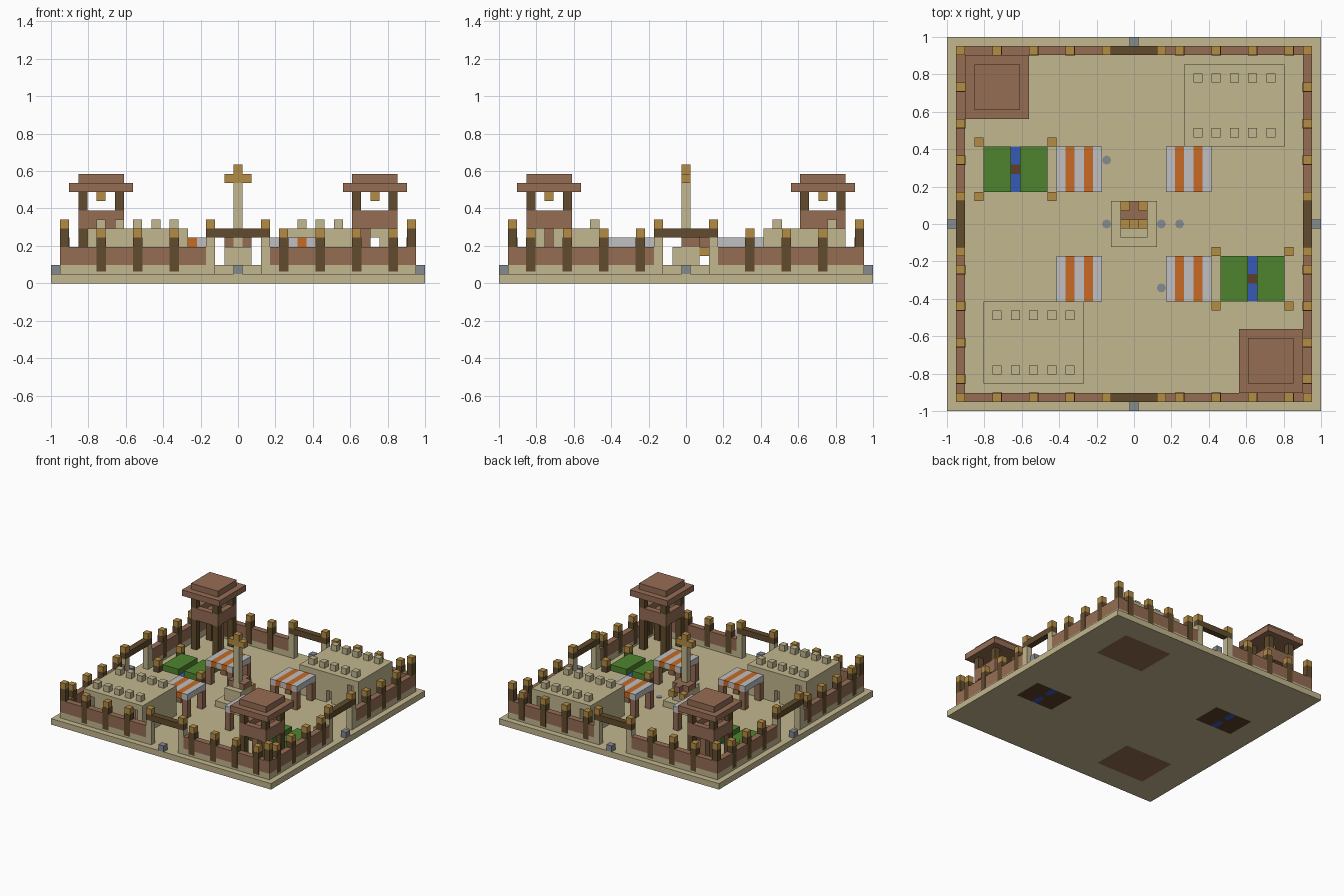
import bpy, bmesh
from mathutils import Matrix, Vector

if "Cube" in bpy.data.objects:
    bpy.data.objects.remove(bpy.data.objects["Cube"], do_unlink=True)

U = 2 / 41  # one building block


def material(name, r, g, b):
    col = [((c / 255 + 0.055) / 1.055) ** 2.4 for c in (r, g, b)] + [1]
    m = bpy.data.materials.new(name)
    m.use_nodes = True
    m.diffuse_color = col
    m.node_tree.nodes["Principled BSDF"].inputs["Base Color"].default_value = col
    return m


SAND = material("sand", 194, 183, 143)
BROWN = material("brown wood", 150, 109, 84)
DARK = material("dark wood", 97, 76, 45)
GOLD = material("lantern gold", 180, 140, 68)
GREEN = material("crop green", 78, 132, 46)
BLUE = material("water blue", 54, 90, 185)
ORANGE = material("awning orange", 200, 106, 36)
PALE = material("awning pale grey", 192, 192, 194)
GREY = material("stone grey", 133, 139, 145)
SOIL = material("soil", 92, 64, 42)


def finish(name, bm, mats):
    me = bpy.data.meshes.new(name)
    bm.to_mesh(me)
    bm.free()
    for m in mats:
        me.materials.append(m)
    ob = bpy.data.objects.new(name, me)
    bpy.context.collection.objects.link(ob)
    return ob


def boxes(name, mat, items, grow=0.0):
    """Boxes given as inclusive block ranges (x0, x1, y0, y1, z0, z1)."""
    bm = bmesh.new()
    for x0, x1, y0, y1, z0, z1 in items:
        size = Vector((x1 - x0 + 1 + grow, y1 - y0 + 1 + grow, z1 - z0 + 1))
        mid = Vector(((x0 + x1) / 2, (y0 + y1) / 2, (z0 + z1 + 1) / 2))
        mtx = Matrix.Translation(mid * U) @ Matrix.Diagonal((*(size * U), 1))
        bmesh.ops.create_cube(bm, size=1, matrix=mtx)
    return finish(name, bm, [mat])


def cell(x, y, z0, z1):
    return (x, x, y, y, z0, z1)


def turned(items):
    """Items plus their copies turned half way round the centre."""
    return items + [(-b, -a, -d, -c, e, f) for a, b, c, d, e, f in items]


# Ground slab, with floors, fields and paving coloured by block
def ground_colour(x, y):
    if abs(x + 13) <= 3 and abs(y - 6) <= 2 or abs(x - 13) <= 3 and abs(y + 6) <= 2:
        return 2 if abs(x) == 13 and abs(y) != 6 else 1
    if x * y > 0 and abs(abs(x) - 11) <= 4 and abs(abs(y) - 13) <= 3:
        return 3
    return 0


bm = bmesh.new()
bmesh.ops.create_grid(bm, x_segments=41, y_segments=41, size=1)
bmesh.ops.solidify(bm, geom=bm.faces[:], thickness=U)
low = min(v.co.z for v in bm.verts)
bmesh.ops.translate(bm, verts=bm.verts[:], vec=(0, 0, -low))
bmesh.ops.recalc_face_normals(bm, faces=bm.faces[:])
for f in bm.faces:
    if abs(f.normal.z) > 0.5:
        c = f.calc_center_median() / U
        f.material_index = ground_colour(round(c.x), round(c.y))
finish("ground", bm, [SAND, SOIL, BLUE, BROWN])

# Round paving stones
bm = bmesh.new()
for x, y in ((-3, 7), (-3, 0), (3, 0), (5, 0), (3, -7)):
    bmesh.ops.create_cone(bm, cap_ends=True, segments=8, radius1=U / 2, radius2=U / 2,
                          depth=0.004, matrix=Matrix.Translation((x * U, y * U, U + 0.001)))
finish("paving_stones", bm, [GREY])


# Perimeter walls, gates, posts and lanterns
def wall_pair(a, b, z0, z1):
    """A stretch of wall on all four sides."""
    return turned([(a, b, -19, -19, z0, z1), (-19, -19, -b, -a, z0, z1)])


footing, wall, jambs, beams, caps, posts = [], [], [], [], [], []
for a, b in ((-19, -4), (4, 18)):
    footing += wall_pair(a, b, 1, 1)
    wall += wall_pair(a, b, 2, 3)
for s in (-3, 3):
    jambs += wall_pair(s, s, 1, 4)
    caps += wall_pair(s, s, 6, 6)
beams += wall_pair(-3, 3, 5, 5)
for p in (-15, -11, -7, 5, 9, 13, 17):
    sides = [(p, -19), (p, 19), (-19, -p), (19, -p)]
    for x, y in sides:
        posts.append(cell(x, y, 1.3, 4))
        caps.append(cell(x, y, 5, 5))
corners = [cell(x, y, 4, 5) for x in (-19, 19) for y in (-19, 19)]
caps += [cell(c[0], c[2], 6, 6) for c in corners]
boxes("wall_footing", SAND, footing)
boxes("wall", BROWN, wall)
boxes("gate_jambs", SAND, jambs)
boxes("gate_beams", DARK, beams)
boxes("wall_posts", DARK, posts, 0.06)
boxes("corner_posts", DARK, corners)
boxes("wall_lanterns", GOLD, caps)
boxes("gate_stones", GREY, turned([cell(0, -20, 1, 1), cell(20, 0, 1, 1)]))

# Two watchtowers
for label, s in (("back", -1), ("front", 1)):
    cx, cy = 15 * s, -15 * s
    legs = [(cx + i, cy + j) for i in (-2, 2) for j in (-2, 2)]
    boxes(label + "_tower_legs", DARK,
          [cell(x, y, z, z + h) for x, y in legs for z, h in ((1, 4), (8, 1))])

    def square(r, z0, z1):
        return (cx - r, cx + r, cy - r, cy + r, z0, z1)
    rim = [(cx - 2, cx + 2, cy + j, cy + j, 7, 7) for j in (-2, 2)]
    rim += [(cx + i, cx + i, cy - 1, cy + 1, 7, 7) for i in (-2, 2)]
    boxes(label + "_tower_deck", BROWN, [square(2, 6, 6)] + rim)
    boxes(label + "_tower_ladder", BROWN, [cell(cx - s, cy, 1, 5)])
    boxes(label + "_tower_roof", BROWN, [square(3, 10, 10), square(2, 11, 11)])
    boxes(label + "_tower_lantern", GOLD, [cell(cx, cy, 9, 9)])

# Two flat-roofed houses with window gaps, a door and battlements
house = [(6, 16, 9, 17, 5, 5)]
for x in (6, 16):
    house.append((x, x, 10, 16, 1, 4))
for y in (9, 17):
    house.append((6, 16, y, y, 1, 2) if y == 17 else (6, 10, y, y, 1, 2))
    house += [(6, 6, y, y, 3, 4), (8, 10, y, y, 3, 4), (12, 14, y, y, 3, 4),
              (16, 16, y, y, 3, 4), (11, 11, y, y, 3, 4)]
house.append((12, 16, 9, 9, 1, 2))
boxes("houses", SAND, turned(house))
boxes("battlements", SAND, turned([cell(x, y, 6, 6) for x in range(7, 16, 2) for y in (10, 16)]))

# Four market stalls with striped awnings
pale, orange, legs = [], [], []
for cx in (-6, 6):
    for cy in (-6, 6):
        for i in range(-2, 3):
            stripe = (cx + i, cx + i, cy - 2, cy + 2, 4, 4)
            (orange if i % 2 else pale).append(stripe)
        legs += [cell(cx + i, cy + j, 1, 3) for i in (-2, 2) for j in (-2, 2)]
boxes("awning_pale_stripes", PALE, pale)
boxes("awning_orange_stripes", ORANGE, orange)
boxes("stall_legs", BROWN, legs)

# Two crop fields with corner lanterns
boxes("crops", GREEN, turned([(-16, -14, 4, 8, 1, 1), (-12, -10, 4, 8, 1, 1)]))
field = [(x, y) for x in (-17, -9) for y in (3, 9)]
boxes("field_posts", DARK, turned([cell(x, y, 1, 1) for x, y in field]))
boxes("field_lanterns", GOLD, turned([cell(x, y, 2, 2) for x, y in field]))

# Central monument
boxes("monument_base", SAND, [(-2, 2, -2, 2, 1, 1), (-1, 1, -1, 1, 2, 3)])
boxes("monument_column", SAND, [cell(0, 0, 4, 10)])
boxes("monument_collar", BROWN, [cell(-1, 0, 4, 4), cell(1, 0, 4, 4),
                                 (-1, 1, 1, 1, 4, 4), cell(0, 2, 4, 4)])
boxes("monument_cross", GOLD, [(-1, 1, 0, 0, 11, 11), cell(0, 0, 12, 12)])
boxes("monument_lanterns", GOLD, [cell(-1, 2, 3, 3), cell(1, 2, 3, 3)])
